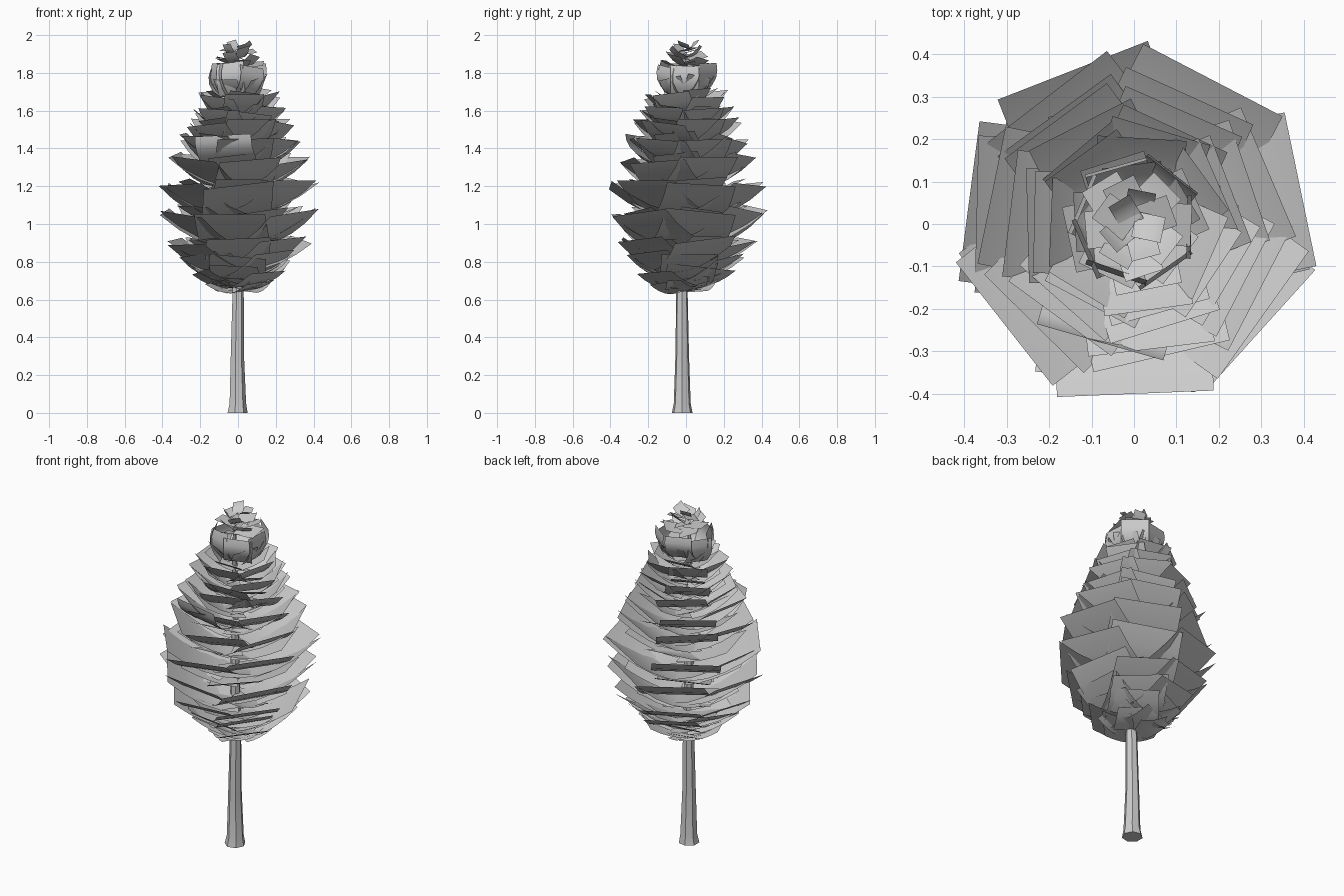
import bpy, bmesh, math, random
from mathutils import Matrix, Vector

random.seed(5)
old = bpy.data.objects.get("Cube")
if old:
    bpy.data.objects.remove(old, do_unlink=True)

grey = bpy.data.materials.new("plain grey")
grey.use_nodes = True
COLOUR = (0.6, 0.6, 0.6, 1)
grey.diffuse_color = COLOUR
grey.node_tree.nodes["Principled BSDF"].inputs["Base Color"].default_value = COLOUR


def finish(bm, name, angle):
    mesh = bpy.data.meshes.new(name)
    bm.to_mesh(mesh)
    bm.free()
    mesh.materials.append(grey)
    ob = bpy.data.objects.new(name, mesh)
    bpy.context.collection.objects.link(ob)
    bpy.ops.object.select_all(action='DESELECT')
    ob.select_set(True)
    bpy.context.view_layer.objects.active = ob
    bpy.ops.object.shade_smooth_by_angle(angle=math.radians(angle))


def card(bm, azimuth, r0, r1, z0, z1, width, power=1.5, bulge=0.0, roll=0.0, skew=0.0):
    """Rectangular foliage card, curling up and out from the trunk."""
    turn = Matrix.Rotation(azimuth, 3, 'Z')
    swing = Matrix.Rotation(skew, 3, 'Z')
    pivot = Vector(((r0 + r1) / 2, 0, 0))
    steps, cols = 4, 2
    rows = []
    for i in range(steps + 1):
        t = i / steps
        r = r0 + (r1 - r0) * t + bulge * math.sin(math.pi * t)
        z = z0 + (z1 - z0) * t ** power
        row = []
        for j in range(cols + 1):
            s = j / cols - 0.5
            p = Vector((r, s * width, z + roll * s * width))
            row.append(bm.verts.new(turn @ (swing @ (p - pivot) + pivot)))
        rows.append(row)
    for a, b in zip(rows, rows[1:]):
        for j in range(cols):
            bm.faces.new((a[j], b[j], b[j + 1], a[j + 1]))


def jitter(amount):
    return random.uniform(-amount, amount)


# Trunk: flared foot, slow taper, slight drift towards the centre
SIDES = 7
bm = bmesh.new()
rings = []
for z, r, x, y in [(0, .056, -.005, -.02), (.05, .046, -.003, -.02),
                   (.3, .037, -.005, -.02), (.7, .03, 0, -.022),
                   (1.3, .02, -.01, -.015), (1.9, .008, -.015, -.01)]:
    rings.append([bm.verts.new((x + r * math.cos(math.tau * k / SIDES),
                                y + r * math.sin(math.tau * k / SIDES), z))
                  for k in range(SIDES)])
for a, b in zip(rings, rings[1:]):
    for k in range(SIDES):
        n = (k + 1) % SIDES
        bm.faces.new((a[k], a[n], b[n], b[k]))
bm.faces.new(rings[0][::-1])
bm.faces.new(rings[-1])
finish(bm, "trunk", 50)

# Foliage tiers: rim height, rim radius, rise, card width
TIERS = [(.7, .16, .05, .22), (.76, .23, .08, .26), (.83, .29, .12, .3),
         (.91, .345, .14, .34), (1.07, .395, .18, .38), (1.21, .39, .17, .37),
         (1.35, .34, .16, .33), (1.46, .3, .15, .3), (1.54, .26, .14, .27),
         (1.6, .23, .13, .24), (1.69, .21, .13, .21)]
bm = bmesh.new()
for i, (z, r, rise, width) in enumerate(TIERS):
    for k in range(7):
        az = math.tau * k / 7 + i * 0.95 + jitter(.15)
        rim = r * random.uniform(.93, 1.03)
        dz = jitter(.02)
        card(bm, az, 0, rim, z - rise + dz, z + dz, width, 1.9, 0,
             jitter(.13), jitter(.08))
    # Flatter inner cards that close the gap around the trunk
    for k in range(4):
        az = math.tau * k / 4 + i * 1.3 + jitter(.2)
        low = z - rise * random.uniform(.4, .6)
        card(bm, az, 0, r * .75, low, low + rise * .6, width * .75, 1.6, 0,
             jitter(.13), jitter(.1))
# One steep card on the front
card(bm, math.radians(-106), .18, .29, 1.33, 1.47, .31, 1, .03, .05)
finish(bm, "foliage_tiers", 40)

# Steep barrel of overlapping cards below the tip
bm = bmesh.new()
for k in range(7):
    az = math.tau * k / 7 + jitter(.15)
    card(bm, az, .08, .13 + jitter(.02), 1.69 + jitter(.02), 1.84 + jitter(.02), .15,
         1, .03, jitter(.15), jitter(.1))
for k in range(5):
    az = math.tau * k / 5 + .4 + jitter(.2)
    card(bm, az, .0, .14, 1.68, 1.77 + jitter(.03), .14, 1.5, .02, jitter(.2), jitter(.2))
finish(bm, "upper_foliage", 40)

# Small untidy cards at the tip
bm = bmesh.new()
for k in range(15):
    top = 1.85 + .0085 * k
    reach = .135 - .005 * k
    card(bm, k * 2.4, 0, reach, top - random.uniform(.0, .08), top,
         .1 - .003 * k, 1.3, .01, jitter(.4), jitter(.3))
finish(bm, "tip_foliage", 40)
